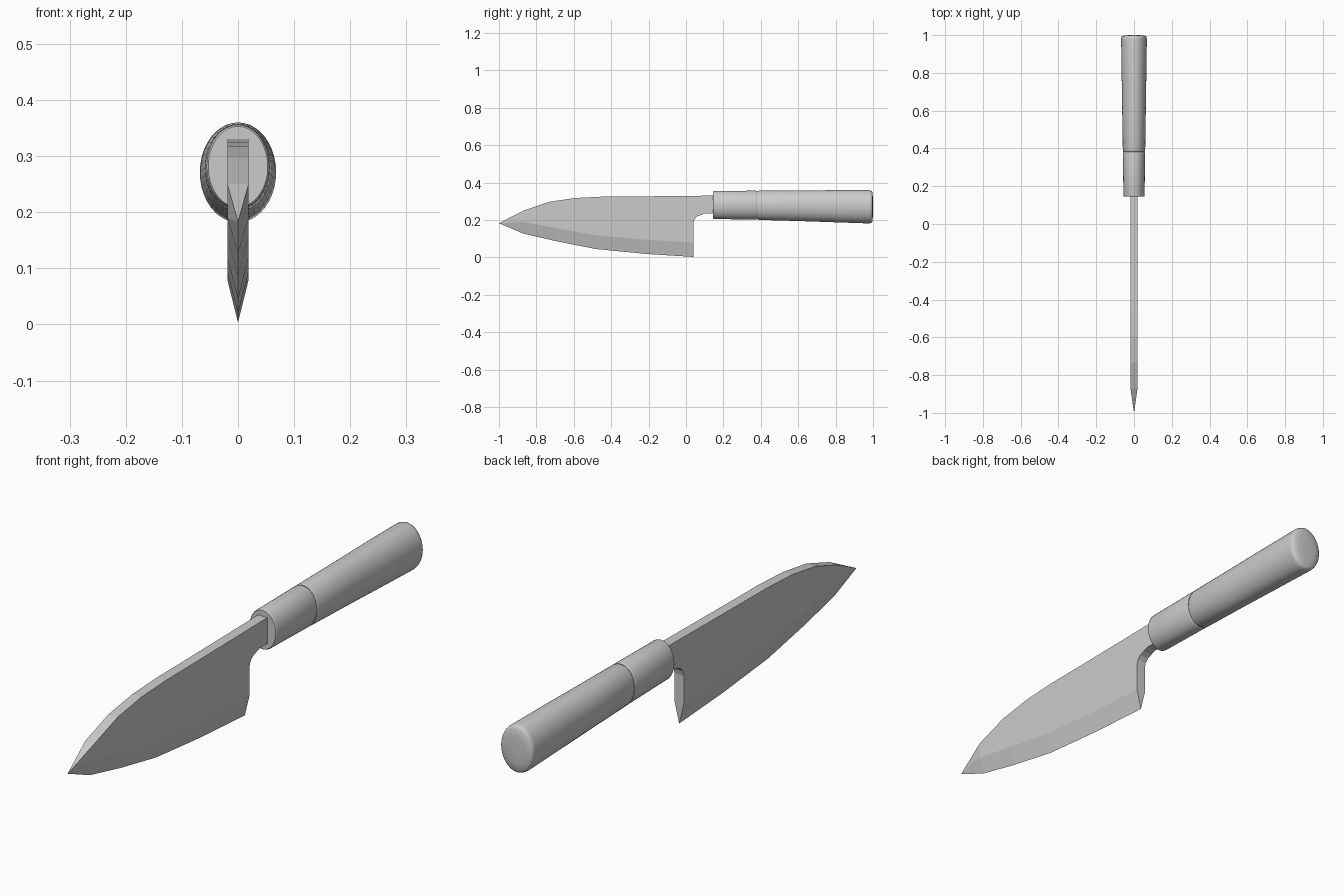
import bpy, bmesh
from math import sin, cos, pi

if "Cube" in bpy.data.objects:
    bpy.data.objects.remove(bpy.data.objects["Cube"])

HALF = 0.019      # half the blade thickness


def finish(name, bm, smooth):
    bmesh.ops.recalc_face_normals(bm, faces=bm.faces)
    mesh = bpy.data.meshes.new(name)
    bm.to_mesh(mesh)
    bm.free()
    ob = bpy.data.objects.new(name, mesh)
    bpy.context.collection.objects.link(ob)
    if smooth:
        bpy.ops.object.select_all(action='DESELECT')
        ob.select_set(True)
        bpy.context.view_layer.objects.active = ob
        bpy.ops.object.shade_smooth_by_angle(angle=0.6)
    return ob


def oval_loft(name, rings, n=40):
    """Loft ovals given as (y, half width, bottom z, top z)."""
    bm = bmesh.new()
    loops = []
    for y, rx, lo, hi in rings:
        c, rz = (lo + hi) / 2, (hi - lo) / 2
        loops.append([bm.verts.new((rx * cos(2 * pi * i / n), y, c + rz * sin(2 * pi * i / n)))
                      for i in range(n)])
    for a, b in zip(loops, loops[1:]):
        for i in range(n):
            j = (i + 1) % n
            bm.faces.new((a[i], a[j], b[j], b[i]))
    bm.faces.new(loops[0])
    bm.faces.new(loops[-1])
    return finish(name, bm, True)


# Blade: two flat sides, a spine, and a bevel running down to a sharp edge
TIP = (-1.0, 0.183)
spine = [(-0.87, 0.25), (-0.733, 0.297), (-0.594, 0.318), (-0.45, 0.325), (-0.3, 0.326), (0.17, 0.331)]
choil = [(0.17, 0.235), (0.10, 0.234), (0.077, 0.229), (0.058, 0.219), (0.045, 0.204), (0.04, 0.185)]
edge = [(0.04, 0.003), (-0.214, 0.019), (-0.48, 0.045), (-0.69, 0.086), (-0.87, 0.128)]
rise = [0.077, 0.076, 0.074, 0.070, 0.062]
bevel = [(y, z + r) for (y, z), r in zip(edge, rise)]

bm = bmesh.new()
outline = spine + choil + bevel
left, right = [[bm.verts.new((s * HALF, y, z)) for y, z in outline] for s in (-1, 1)]
keen = [bm.verts.new((0, y, z)) for y, z in edge]
tip = bm.verts.new((0, *TIP))
start = len(spine) + len(choil)
for side in (left, right):
    bm.faces.new(side)
    low = side[start:]
    for i in range(len(edge) - 1):
        bm.faces.new((low[i], low[i + 1], keen[i + 1], keen[i]))
    bm.faces.new((side[0], low[-1], tip))
    bm.faces.new((low[-1], keen[-1], tip))
for i in range(start):
    bm.faces.new((left[i], left[i + 1], right[i + 1], right[i]))
bm.faces.new((left[0], right[0], tip))
bm.faces.new((left[start], right[start], keen[0]))
bmesh.ops.triangulate(bm, faces=[f for f in bm.faces if len(f.verts) > 4])
finish("blade", bm, False)

# Ferrule with softened rims
oval_loft("ferrule", [
    (0.145, 0.053, 0.209, 0.353), (0.147, 0.055, 0.207, 0.355), (0.151, 0.056, 0.206, 0.356),
    (0.374, 0.059, 0.202, 0.357), (0.378, 0.058, 0.203, 0.356), (0.380, 0.056, 0.205, 0.354)])

# Core filling the groove between ferrule and grip
oval_loft("groove_core", [(0.37, 0.055, 0.206, 0.353), (0.395, 0.055, 0.206, 0.353)])

# Flared grip with a rounded, slightly domed butt
oval_loft("grip", [
    (0.384, 0.056, 0.205, 0.354), (0.386, 0.058, 0.203, 0.356), (0.390, 0.0593, 0.201, 0.357),
    (0.60, 0.0625, 0.195, 0.358), (0.80, 0.0655, 0.188, 0.360), (0.975, 0.068, 0.182, 0.360),
    (0.985, 0.0672, 0.183, 0.359), (0.992, 0.065, 0.186, 0.356), (0.996, 0.060, 0.192, 0.350),
    (0.999, 0.040, 0.218, 0.324), (1.0, 0.015, 0.25, 0.292)])
